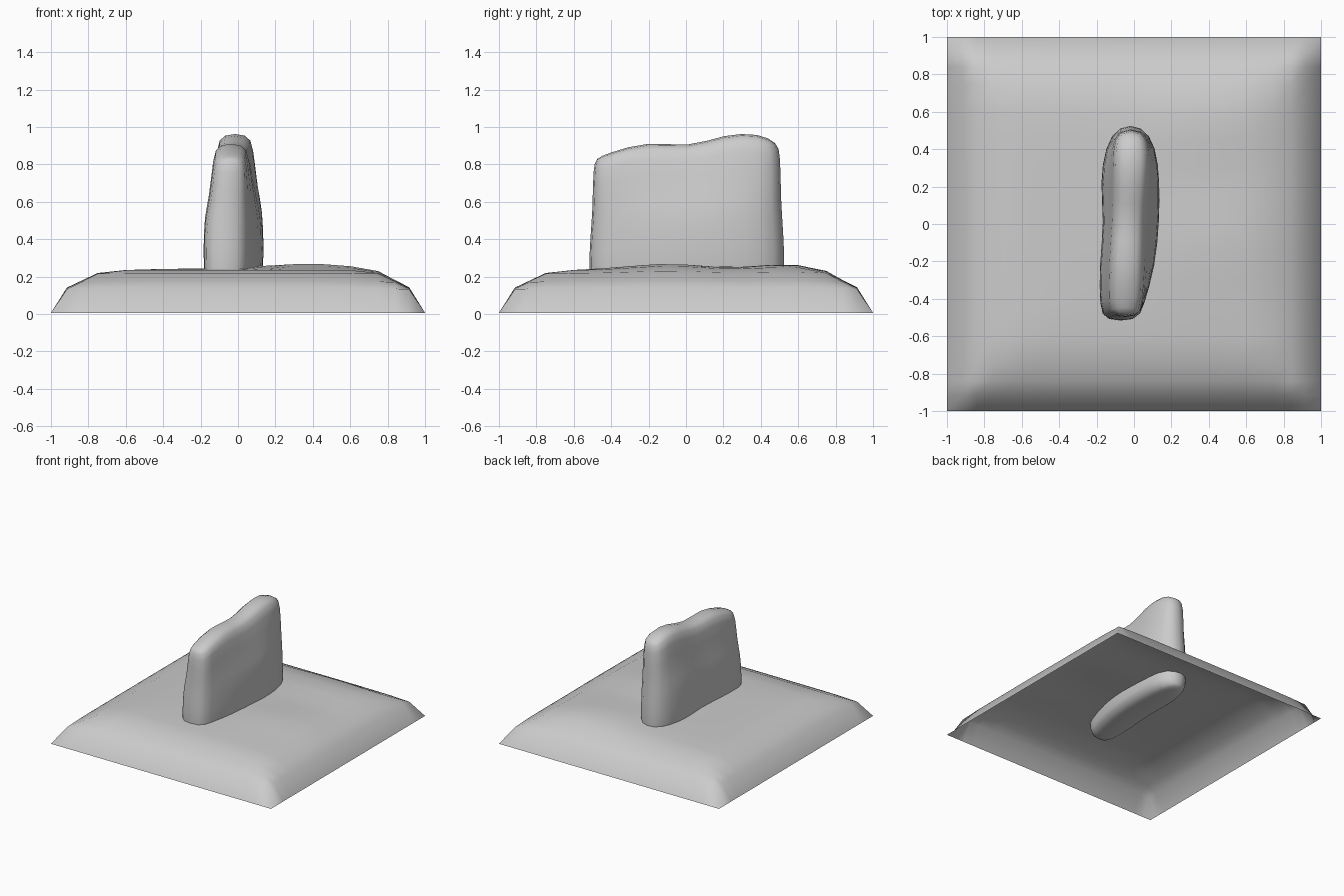
import bpy, bmesh, math

if "Cube" in bpy.data.objects:
    bpy.data.objects.remove(bpy.data.objects["Cube"])


def interp(table, v):
    for (a, fa), (b, fb) in zip(table, table[1:]):
        if v <= b:
            return fa + (fb - fa) * max(0, v - a) / (b - a)
    return table[-1][1]


def finish(name, bm, recalc=True):
    if recalc:
        bmesh.ops.recalc_face_normals(bm, faces=bm.faces)
    for f in bm.faces:
        f.smooth = True
    mesh = bpy.data.meshes.new(name)
    bm.to_mesh(mesh)
    bm.free()
    ob = bpy.data.objects.new(name, mesh)
    bpy.context.collection.objects.link(ob)
    return ob


# Ground: an open domed sheet, steep at the rim, with two low swells and a
# shallow valley between them on the right
RIM = [(0, 0), (.085, .135), (.25, .213), (.4, .229), (.6, .235), (1, .238)]
HALF = [.15, .3, .45, .6, .75, .84, .915, 1]
COORDS = [-c for c in reversed(HALF)] + [0] + HALF


def ground_z(x, y):
    px, py = interp(RIM, 1 - abs(x)), interp(RIM, 1 - abs(y))
    z = .85 * min(px, py) + .15 * px * py / .238
    bump = .029 * math.exp(-(x - .42) ** 2 / .12 - (y + .1) ** 2 / .07)
    bump += .029 * math.exp(-(x - .35) ** 2 / .12 - (y - .55) ** 2 / .05)
    return z + bump * z / .238 + .006


bm = bmesh.new()
rows = [[bm.verts.new((x, y, ground_z(x, y))) for x in COORDS] for y in COORDS]
for a, b in zip(rows, rows[1:]):
    for i in range(len(a) - 1):
        bm.faces.new((a[i], a[i + 1], b[i + 1], b[i]))
finish("ground", bm, recalc=False)

# Standing stone: stations along y with left/right at the base, left/right
# at the crest, and crest height
STATIONS = [
    (-.52, -.16, .02, -.12, .03, .835),
    (-.45, -.185, .05, -.13, .045, .86),
    (-.22, -.188, .118, -.13, .05, .93),
    (.02, -.16, .137, -.11, .05, .89),
    (.22, -.185, .14, -.105, .07, .965),
    (.42, -.155, .12, -.11, .08, .97),
    (.53, -.085, .045, -.09, .055, .915),
]
# Levels: height fraction from base to crest, taper blend, width and length scale
BASE = .13
LEVELS = [(0, 0, .7, .95), (.05, 0, .97, 1), (.28, 0, 1, 1), (.52, .1, 1, .975),
          (.64, .6, 1.02, .965), (.92, .95, 1.02, .96), (1, 1, .8, .93)]

bm = bmesh.new()
rings = []
for h, blend, wide, long in LEVELS:
    left, right = [], []
    for y, l0, r0, l1, r1, top in STATIONS:
        # the left flank steps in at mid height, the right tapers evenly
        l, r = l0 + (l1 - l0) * blend, r0 + (r1 - r0) * (.4 * blend + .6 * blend * h)
        mid, half = (l + r) / 2, (r - l) / 2 * wide
        z = BASE + (top - BASE) * h
        right.append(bm.verts.new((mid + half, y * long, z)))
        left.append(bm.verts.new((mid - half, y * long, z)))
    rings.append(right + left[::-1])
n = len(rings[0])
for a, b in zip(rings, rings[1:]):
    for i in range(n):
        j = (i + 1) % n
        bm.faces.new((a[i], a[j], b[j], b[i]))
for ring in (rings[0], rings[-1]):
    for i in range(n // 2 - 1):
        bm.faces.new((ring[i], ring[i + 1], ring[n - 2 - i], ring[n - 1 - i]))
stone = finish("standing_stone", bm)
sub = stone.modifiers.new("Smooth", 'SUBSURF')
sub.levels = sub.render_levels = 1
